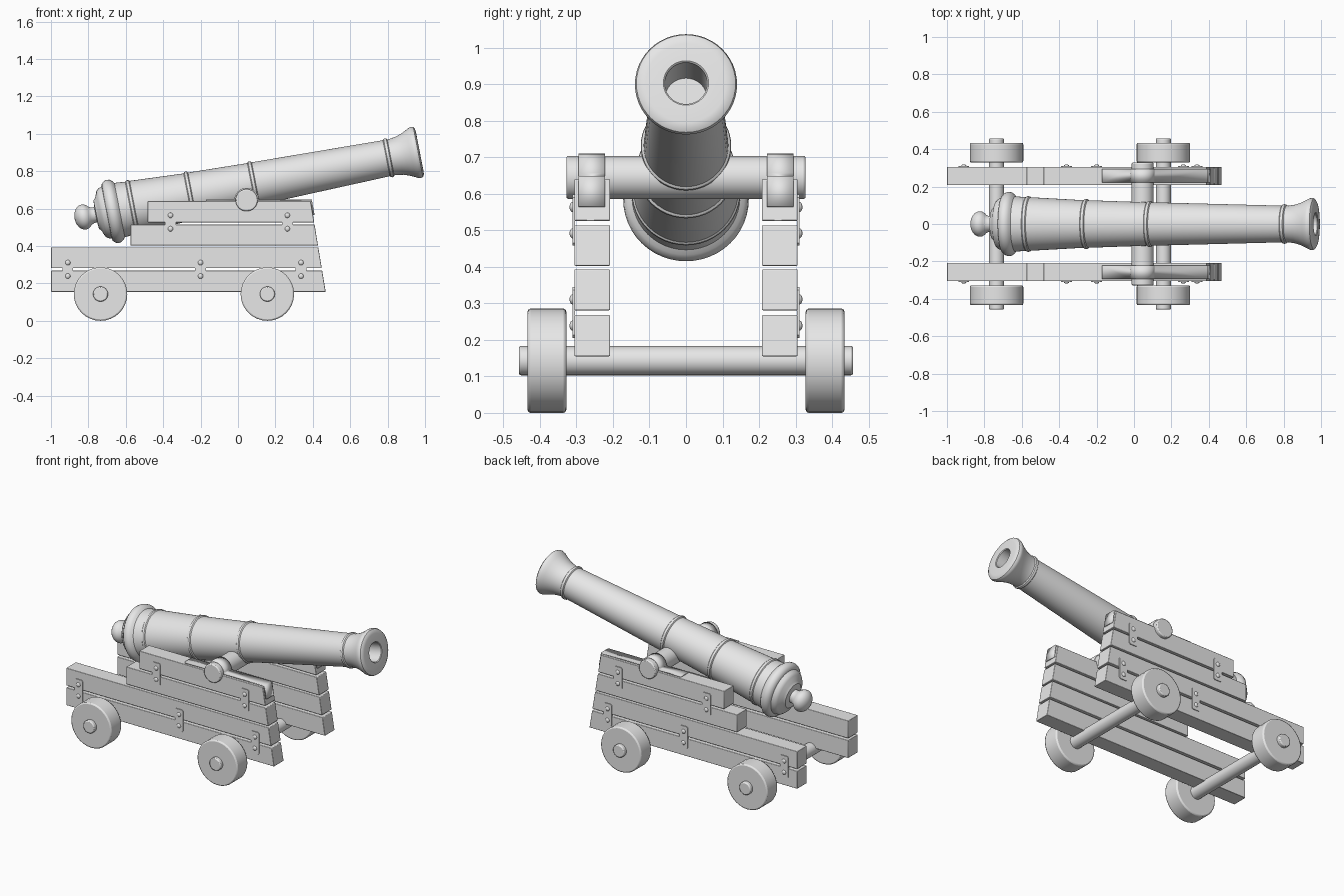
import bpy, bmesh
from math import radians, pi, sin, cos
from mathutils import Matrix

cube = bpy.data.objects.get("Cube")
if cube:
    bpy.data.objects.remove(cube, do_unlink=True)

grey = bpy.data.materials.new("plain grey")
grey.use_nodes = True
grey.diffuse_color = (0.8, 0.8, 0.8, 1)
grey.node_tree.nodes["Principled BSDF"].inputs["Base Color"].default_value = (0.8, 0.8, 0.8, 1)


def finish(name, bm, bevel=0, smooth=True, thickness=0):
    """Turn a bmesh into a named object with optional thickness and bevel."""
    bmesh.ops.recalc_face_normals(bm, faces=bm.faces[:])
    mesh = bpy.data.meshes.new(name)
    bm.to_mesh(mesh)
    bm.free()
    mesh.materials.append(grey)
    obj = bpy.data.objects.new(name, mesh)
    bpy.context.collection.objects.link(obj)
    if thickness:
        mod = obj.modifiers.new("Thickness", 'SOLIDIFY')
        mod.thickness, mod.offset = thickness, 0
    if bevel:
        mod = obj.modifiers.new("Soft edges", 'BEVEL')
        mod.width, mod.segments = bevel, 2
        mod.limit_method, mod.angle_limit = 'ANGLE', radians(40)
    if smooth:
        bpy.ops.object.select_all(action='DESELECT')
        obj.select_set(True)
        bpy.context.view_layer.objects.active = obj
        bpy.ops.object.shade_smooth_by_angle(angle=radians(35))
    return obj


def lathe(name, profile, steps=48):
    """Revolve (distance, radius) points around the x axis."""
    bm = bmesh.new()
    verts = [bm.verts.new((s, 0, r)) for s, r in profile]
    edges = [bm.edges.new(pair) for pair in zip(verts, verts[1:])]
    bmesh.ops.spin(bm, geom=verts + edges, cent=(0, 0, 0), axis=(1, 0, 0),
                   angle=2 * pi, steps=steps)
    bmesh.ops.remove_doubles(bm, verts=bm.verts[:], dist=0.0001)
    return finish(name, bm)


def cylinder(name, x, y, z, radius, length, bevel, sides=32):
    """Bevelled cylinder lying along y."""
    bm = bmesh.new()
    place = Matrix.Translation((x, y, z)) @ Matrix.Rotation(pi / 2, 4, 'X')
    bmesh.ops.create_cone(bm, cap_ends=True, segments=sides, radius1=radius,
                          radius2=radius, depth=length, matrix=place)
    return finish(name, bm, bevel)


def slab(name, outline, y0, y1, bevel):
    """Extrude an x-z outline from y0 to y1."""
    bm = bmesh.new()
    face = bm.faces.new([bm.verts.new((x, y0, z)) for x, z in outline])
    new = bmesh.ops.extrude_face_region(bm, geom=[face])["geom"]
    bmesh.ops.translate(bm, vec=(0, y1 - y0, 0),
                        verts=[v for v in new if isinstance(v, bmesh.types.BMVert)])
    return finish(name, bm, bevel)


def front_x(z):
    """Sloping front end of the carriage cheeks."""
    return 0.469 - 0.166 * (z - 0.155)


def ring(s, r, h=0.008, w=0.012):
    """Profile points of a raised moulding on the barrel."""
    return [(s - w, r), (s - w * 0.6, r + h * 0.8), (s, r + h),
            (s + w * 0.6, r + h * 0.8), (s + w, r)]


# Barrel with knob, breech mouldings, flared muzzle and bore
knob = [(-0.84 - 0.05 * cos(a), 0.068 * sin(a))
        for a in [i * pi / 12 for i in range(10)]]
profile = knob + [(-0.79, 0.042), (-0.775, 0.042), (-0.772, 0.078), (-0.76, 0.09),
                  (-0.748, 0.122), (-0.735, 0.135), (-0.715, 0.142), (-0.712, 0.155),
                  (-0.70, 0.167), (-0.685, 0.172), (-0.668, 0.17), (-0.655, 0.16),
                  (-0.645, 0.148)]
profile += ring(-0.575, 0.143, 0.006)
profile += ring(-0.26, 0.127)
profile += ring(0.085, 0.116)
profile += ring(0.82, 0.098)
profile += [(0.845, 0.098), (0.88, 0.104), (0.91, 0.114), (0.94, 0.128), (0.957, 0.137),
            (0.97, 0.14), (0.981, 0.136), (0.988, 0.125), (0.99, 0.11),
            (0.99, 0.062), (0.986, 0.058), (0.76, 0.058), (0.76, 0)]
barrel = lathe("barrel", profile)
barrel.location.z = 0.715
barrel.rotation_euler.y = -radians(11)

# Trunnion bar carrying the barrel
TRUNNION_X, TRUNNION_Z = 0.046, 0.645
cylinder("trunnion", TRUNNION_X, 0, TRUNNION_Z, 0.059, 0.656, 0.006, 40)

# Axles and wheels
for end, x in (("rear", -0.735), ("front", 0.157)):
    cylinder(end + "_axle", x, 0, 0.143, 0.04, 0.916, 0.006)
    for side, sign in (("left", 1), ("right", -1)):
        cylinder(f"{end}_{side}_wheel", x, sign * 0.381, 0.143, 0.143, 0.106, 0.008)

# Cheek planks: rear end, bottom and top of each
planks = [(-1, 0.155, 0.268), (-1, 0.281, 0.393), (-0.575, 0.403, 0.514), (-0.483, 0.526, 0.64)]
brackets = [(-0.91, 0.275), (-0.2, 0.275), (0.337, 0.275), (-0.361, 0.528), (0.264, 0.528)]

for side, sign in (("right", -1), ("left", 1)):
    for i, (rear, low, high) in enumerate(planks, 1):
        outline = [(rear, low), (front_x(low), low), (front_x(high), high), (rear, high)]
        slab(f"{side}_cheek_plank_{i}", outline, sign * 0.208, sign * 0.306, 0.003)

    # Iron brackets with two domed bolts each
    for i, (x, z) in enumerate(brackets, 1):
        w, h, c = 0.029, 0.07, 0.008
        outline = [(x - w + c, z - h), (x + w - c, z - h), (x + w, z - h + c), (x + w, z + h - c),
                   (x + w - c, z + h), (x - w + c, z + h), (x - w, z + h - c), (x - w, z - h + c)]
        slab(f"{side}_bracket_{i}", outline, sign * 0.304, sign * 0.311, 0)
        bm = bmesh.new()
        for dz in (-0.036, 0.036):
            place = Matrix.Translation((x, sign * 0.31, z + dz)) @ Matrix.Diagonal((1, 0.65, 1, 1))
            bmesh.ops.create_uvsphere(bm, u_segments=16, v_segments=10, radius=0.014, matrix=place)
        finish(f"{side}_bolts_{i}", bm)

    # Strap over the trunnion, folded down the front of the cheek
    arc = [(TRUNNION_X - 0.061 * cos(a), TRUNNION_Z + 0.061 * sin(a))
           for a in [i * pi / 16 for i in range(17)]]
    path = [(-0.17, 0.645)] + arc + [(front_x(0.645) + 0.004, 0.645), (front_x(0.565) + 0.004, 0.565)]
    bm = bmesh.new()
    rows = [[bm.verts.new((x, sign * y, z)) for x, z in path] for y in (0.222, 0.294)]
    for i in range(len(path) - 1):
        bm.faces.new((rows[0][i], rows[0][i + 1], rows[1][i + 1], rows[1][i]))
    finish(f"{side}_trunnion_strap", bm, thickness=0.009)
